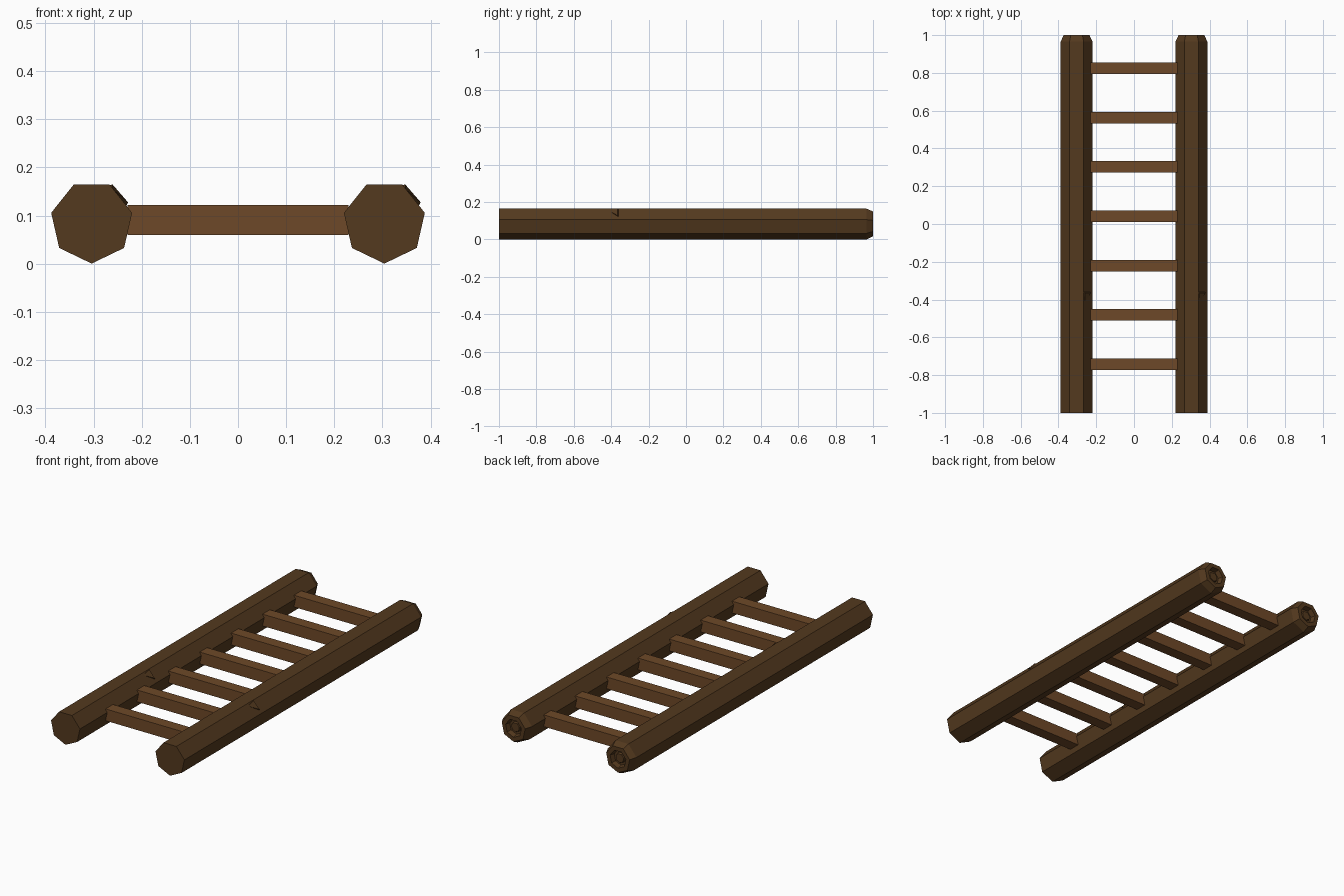
import bpy, bmesh, math
from mathutils import Vector

if "Cube" in bpy.data.objects:
    bpy.data.objects.remove(bpy.data.objects["Cube"])

RAIL_X, RAIL_Z, RAIL_R = 0.304, 0.0865, 0.0862


def material(name, color):
    m = bpy.data.materials.new(name)
    m.diffuse_color = (*color, 1)
    m.use_nodes = True
    m.node_tree.nodes["Principled BSDF"].inputs["Base Color"].default_value = m.diffuse_color
    return m


dark_wood = material("dark_wood", (0.088, 0.041, 0.013))
light_wood = material("light_wood", (0.155, 0.066, 0.021))


def finish(bm, name, mat):
    bmesh.ops.recalc_face_normals(bm, faces=bm.faces)
    mesh = bpy.data.meshes.new(name)
    bm.to_mesh(mesh)
    bm.free()
    mesh.materials.append(mat)
    ob = bpy.data.objects.new(name, mesh)
    bpy.context.collection.objects.link(ob)
    return ob


def corner(i, r, y):
    # heptagon with one corner pointing down
    a = -math.pi / 2 + i * math.tau / 7
    return Vector((r * math.cos(a), y, r * math.sin(a)))


def rail(name, x):
    # seven-sided log: flat front end, chamfered rear end with a ringed recess
    bm = bmesh.new()
    profile = [(RAIL_R, -1), (RAIL_R, 0.966), (0.07, 1), (0.047, 1),
               (0.04, 0.975), (0.028, 0.975), (0.024, 0.985)]
    rings = [[bm.verts.new(corner(i, r, y)) for i in range(7)] for r, y in profile]
    for a, b in zip(rings, rings[1:]):
        for i in range(7):
            j = (i + 1) % 7
            bm.faces.new((a[i], a[j], b[j], b[i]))
    bm.faces.new(rings[0])
    bm.faces.new(rings[-1])
    finish(bm, name, dark_wood).location = (x, 0, RAIL_Z)


def splinter(name, x):
    # small raised wedge on the upper right facet
    lo, hi = corner(2, RAIL_R, 0), corner(3, RAIL_R, 0)
    out = (lo + hi).normalized()
    bm = bmesh.new()

    def point(t, lift, y):
        return bm.verts.new(lo.lerp(hi, t) + out * lift + Vector((0, y, 0)))

    tip = point(0.85, -0.001, -0.415)
    a, b = point(0.25, -0.001, -0.36), point(1.0, -0.001, -0.36)
    c, d = point(0.3, 0.007, -0.365), point(0.95, 0.005, -0.365)
    for f in ((tip, c, d), (tip, a, c), (tip, d, b), (a, b, d, c), (tip, b, a)):
        bm.faces.new(f)
    finish(bm, name, dark_wood).location = (x, 0, RAIL_Z)


for side, x in (("left", -RAIL_X), ("right", RAIL_X)):
    rail(side + "_rail", x)
    splinter(side + "_splinter", x)

# evenly spaced square rungs let slightly into the rails
for i in range(7):
    bm = bmesh.new()
    bmesh.ops.create_cube(bm, size=1)
    bmesh.ops.scale(bm, vec=(0.46, 0.061, 0.062), verts=bm.verts)
    rung = finish(bm, f"rung_{i + 1}", light_wood)
    rung.location = (0, -0.742 + i * 0.261, 0.091)
